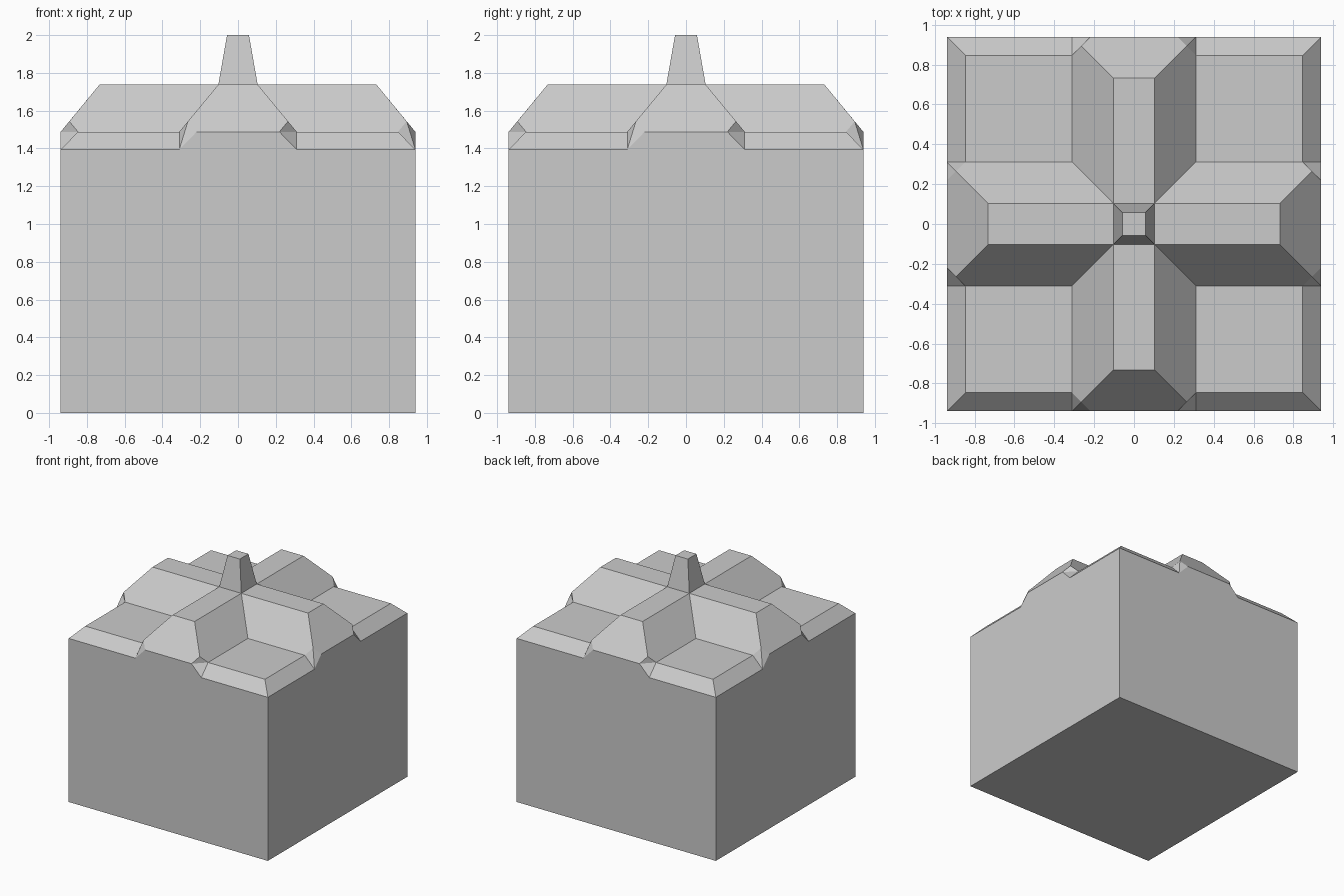
import bpy, bmesh
from mathutils import Matrix
from math import pi

if "Cube" in bpy.data.objects:
    bpy.data.objects.remove(bpy.data.objects["Cube"])

E, P = 0.939, 0.847          # outer wall, inset pad edge
W, T, R = 0.311, 0.104, 0.733  # ridge foot half-width, ridge top half-width, ridge top end
L, M, H = 1.394, 1.488, 1.738  # wall top, pad level, ridge level
C = 0.265                    # chamfer point on the ridge hip


def build(name, sector, caps):
    """Repeat a list of faces four times around z, weld and close with caps."""
    bm = bmesh.new()
    for i in range(4):
        rot = Matrix.Rotation(i * pi / 2, 3, 'Z')
        for pts in sector:
            bm.faces.new([bm.verts.new(rot @ Matrix.Identity(3) @ v)
                          for v in map(vec, pts)])
    for half, z in caps:
        bm.faces.new([bm.verts.new(vec((a * half, b * half, z)))
                      for a, b in ((-1, -1), (1, -1), (1, 1), (-1, 1))])
    bmesh.ops.remove_doubles(bm, verts=bm.verts[:], dist=0.0005)
    bmesh.ops.recalc_face_normals(bm, faces=bm.faces[:])
    mesh = bpy.data.meshes.new(name)
    bm.to_mesh(mesh)
    bm.free()
    obj = bpy.data.objects.new(name, mesh)
    bpy.context.collection.objects.link(obj)
    return obj


def vec(p):
    from mathutils import Vector
    return Vector(p)


def corner(s):
    """Points of the cut corner at one side of the ridge end."""
    a = (s * (W - E + P), -E, M)
    b = (s * W, -P, M)
    c = (s * C, -(E - W + C), M + (H - M) * (W - C) / (W - T))
    d = (s * W, -E, L)
    return a, b, c, d


aL, bL, cL, dL = corner(-1)
aR, bR, cR, dR = corner(1)

# Ridge top and sloped end, then the front wall below it
sector = [
    [(-T, -T, H), (-T, -R, H), (T, -R, H), (T, -T, H)],
    [(-T, -R, H), cL, aL, aR, cR, (T, -R, H)],
    [(-E, -E, 0), (E, -E, 0), (E, -E, L), dR, aR, aL, dL, (-E, -E, L)],
    # cut corners of the ridge end
    [aL, cL, dL], [cL, bL, dL],
    [aR, cR, bR], [aR, bR, dR],
    # corner pad with its two sloped rims
    [(W, -W, M), (W, -P, M), (P, -P, M), (P, -W, M)],
    [dR, bR, (P, -P, M), (E, -E, L)],
    [(P, -P, M), (P, -W, M), (E, -W, L), (E, -E, L)],
]
# Sloped ridge sides
for s, b, c in ((-1, bL, cL), (1, bR, cR)):
    sector.append([(s * T, -T, H), (s * T, -R, H), c, b, (s * W, -W, M)])

build("ridged_block", sector, [(E, 0)])

# Tapered spire in the middle
S = 0.058
build("spire", [[(-T, -T, H), (T, -T, H), (S, -S, 2), (-S, -S, 2)]], [(S, 2), (T, H)])
